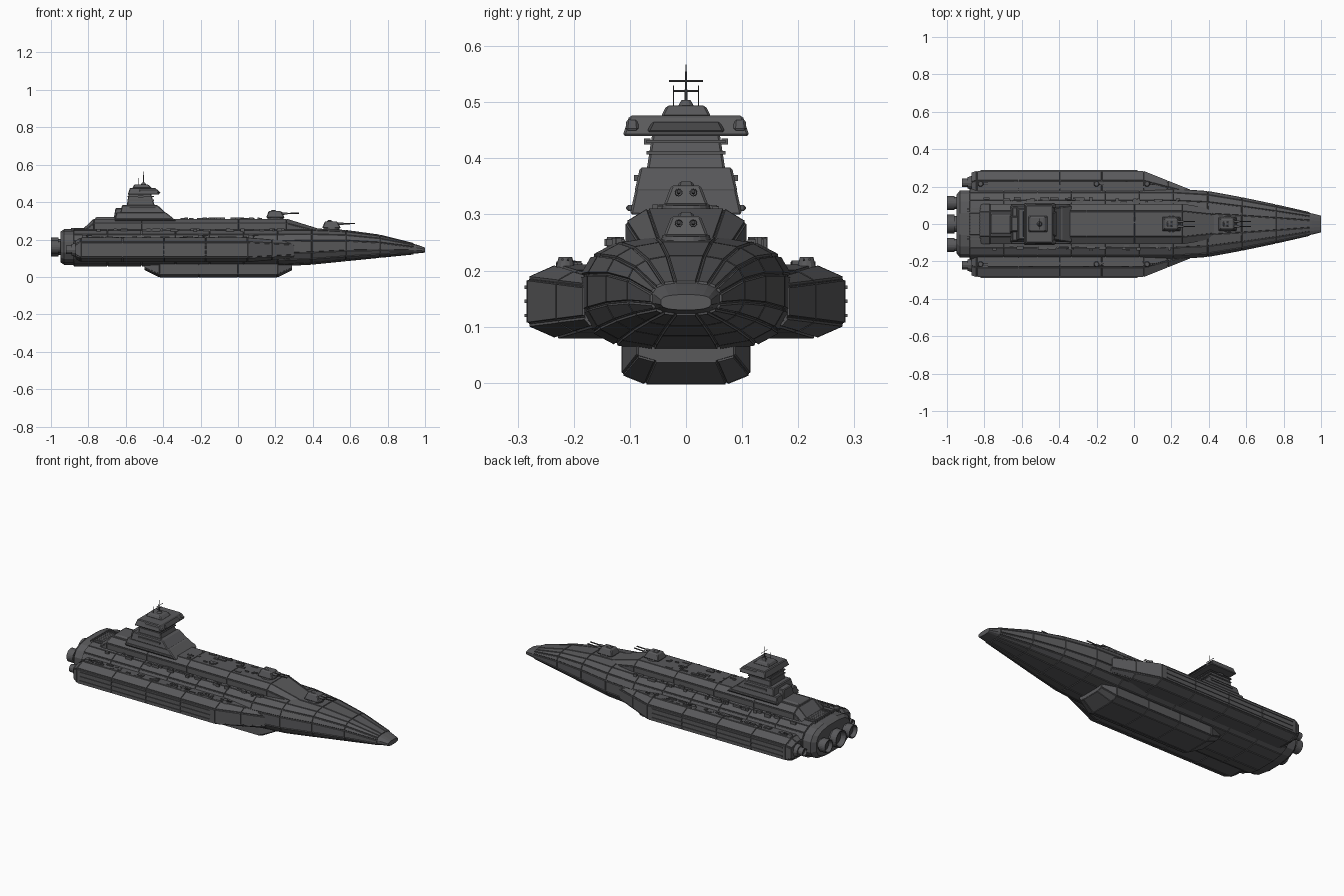
import bpy, bmesh, math, random
from mathutils import Matrix, Vector

random.seed(4)
if "Cube" in bpy.data.objects:
    bpy.data.objects.remove(bpy.data.objects["Cube"])


def material(name, shade):
    mat = bpy.data.materials.new(name)
    mat.use_nodes = True
    colour = (shade, shade, shade * 1.05, 1)
    mat.diffuse_color = colour
    mat.node_tree.nodes["Principled BSDF"].inputs["Base Color"].default_value = colour
    return mat


GREY = material("hull grey", 0.1)
DARK = material("dark metal", 0.06)


def finish(name, bm, *materials, bevel=None):
    bmesh.ops.recalc_face_normals(bm, faces=bm.faces)
    mesh = bpy.data.meshes.new(name)
    bm.to_mesh(mesh)
    bm.free()
    for mat in materials:
        mesh.materials.append(mat)
    ob = bpy.data.objects.new(name, mesh)
    bpy.context.collection.objects.link(ob)
    if bevel:
        modifier = ob.modifiers.new("edge bevel", "BEVEL")
        modifier.width, modifier.segments = bevel, 1


def ramp(x, start, end):
    return min(max((x - start) / (end - start), 0), 1)


def spread(start, end, count):
    return [start + (end - start) * i / (count - 1) for i in range(count)]


def rounded_section(sides, power):
    """Unit cross-section between an ellipse and a box, with flat top and sides."""
    def soften(value):
        return math.copysign(abs(value) ** power, value)
    angles = [math.tau * (i + 0.5) / sides for i in range(sides)]
    largest = soften(math.cos(angles[0]))
    return [(soften(math.cos(a)) / largest, soften(math.sin(a)) / largest) for a in angles]


def bridge_loops(bm, loops):
    """Skin a chain of vertex loops, cap both ends, return the side faces."""
    count = len(loops[0])
    sides = [bm.faces.new((a[i], a[(i + 1) % count], b[(i + 1) % count], b[i]))
             for a, b in zip(loops, loops[1:]) for i in range(count)]
    bm.faces.new(loops[0])
    bm.faces.new(loops[-1])
    return sides


def loft(name, section, stations, shape, panel=None):
    """Sweep a section along x; shape(x) gives middle y, half width, low z, high z."""
    bm = bmesh.new()
    loops = []
    for x in stations:
        y, half, low, high = shape(x)
        middle, rise = (low + high) / 2, (high - low) / 2
        loops.append([bm.verts.new((x, y + half * u, middle + rise * v)) for u, v in section])
    sides = bridge_loops(bm, loops)
    bmesh.ops.recalc_face_normals(bm, faces=bm.faces)
    if panel:  # raised armour plates with seams between them
        bmesh.ops.inset_individual(bm, faces=sides, thickness=panel / 2)
        bmesh.ops.inset_individual(bm, faces=sides, thickness=panel / 2, depth=panel)
    finish(name, bm, GREY)


def tier(name, low, high, back, front, half, rake=0.02, lean=0.01, y=0, mat=GREY):
    """Block whose front, back and sides slope inward towards the top."""
    bm = bmesh.new()
    loops = []
    for z, cut, side in ((low, 0, half), (high, rake, half - lean)):
        tail = back + min(cut, lean)
        corners = ((tail, -side), (front - cut, -side), (front - cut, side), (tail, side))
        loops.append([bm.verts.new((x, y + w, z)) for x, w in corners])
    bridge_loops(bm, loops)
    finish(name, bm, mat, bevel=0.004)


def rod(name, start, end, radius, tip=None, mat=GREY, sides=12, hollow=False):
    start, end = Vector(start), Vector(end)
    axis = end - start
    bm = bmesh.new()
    bmesh.ops.create_cone(
        bm, cap_ends=True, segments=sides, radius1=radius, radius2=tip or radius, depth=axis.length,
        matrix=Matrix.Translation((start + end) / 2) @ axis.to_track_quat("Z", "Y").to_matrix().to_4x4())
    if hollow:  # sink the far cap to make an engine mouth
        mouth = min(bm.faces, key=lambda f: (f.calc_center_median() - end).length)
        bmesh.ops.inset_region(bm, faces=[mouth], thickness=radius / 8)
        bmesh.ops.inset_region(bm, faces=[mouth], thickness=radius / 4, depth=-radius / 2)
        mouth.material_index = 1
    finish(name, bm, mat, DARK)


def boxes(name, centres, sizes):
    bm = bmesh.new()
    for centre, size in zip(centres, sizes):
        bmesh.ops.create_cube(bm, size=1, matrix=Matrix.Translation(centre) @ Matrix.Diagonal((*size, 1)))
    finish(name, bm, GREY)


def scatter(name, count, back, front, inner, outer, level):
    """Seeded deck fittings in a strip, each a low box along the ship."""
    pick = random.uniform
    boxes(name, [(pick(back, front), pick(inner, outer), level) for i in range(count)],
          [(pick(0.01, 0.05), pick(0.006, 0.016), pick(0.01, 0.02)) for i in range(count)])


# Main hull, tapering to the bow
def hull_shape(x):
    bow = ramp(x, 0.3, 1)
    return 0, 0.185 - 0.14 * bow ** 1.2, 0.06 + 0.07 * bow, 0.257 - 0.1 * bow ** 2.5


def collar_shape(x):
    swell = 0.86 + 0.14 * ramp(x, -0.95, -0.93)
    return 0, 0.18 * swell, 0.16 - 0.095 * swell, 0.16 + 0.095 * swell


hull_section = rounded_section(16, 0.7)
loft("main_hull", hull_section, spread(-0.88, 0.94, 11), hull_shape, panel=0.004)
loft("bow_tip", hull_section, spread(0.93, 1, 4), hull_shape)
loft("stern_collar", hull_section, (-0.95, -0.93, -0.87), collar_shape)


# Raised spine deck and belly pod
def spine_shape(x):
    nose, tail = ramp(x, 0.26, 0.44), ramp(-x, 0.77, 0.83)
    return 0, 0.105 - 0.03 * nose, 0.18, 0.308 - 0.056 * max(nose, tail)


def belly_shape(x):
    end = max(ramp(x, 0.21, 0.29), ramp(-x, 0.42, 0.5))
    return 0, 0.112 - 0.027 * end, 0.04 * end, 0.09


pod_section = rounded_section(8, 0.5)
loft("spine_deck", pod_section, [-0.83, *spread(-0.77, 0.26, 5), 0.44], spine_shape, panel=0.003)
loft("belly_pod", pod_section, [-0.5, *spread(-0.42, 0.21, 4), 0.29], belly_shape, panel=0.003)

# Both flanks: sponsons, rails, fittings, light guns, outer engines
for side, word in ((1, "left"), (-1, "right")):
    def sponson_shape(x):
        nose, tail = ramp(x, 0.05, 0.3), ramp(-x, 0.84, 0.87)
        pinch = 0.02 * max(nose, tail)
        return side * 0.14, 0.14 - 0.09 * nose - pinch / 2, 0.083 + pinch, 0.207 - pinch

    loft(word + "_sponson", pod_section, [-0.87, *spread(-0.84, 0.05, 5), 0.18, 0.3],
         sponson_shape, panel=0.004)
    boxes(word + "_rails", [(-0.4, side * 0.284, z) for z in (0.12, 0.145, 0.17)],
          [(0.84, 0.008, 0.006)] * 3)
    scatter(word + "_sponson_fittings", 40, -0.82, 0.05, side * 0.19, side * 0.225, 0.208)
    scatter(word + "_hull_fittings", 34, -0.8, 0.25, side * 0.115, side * 0.14, 0.25)
    for x in (-0.82, -0.2, 0.07):
        y = side * 0.215
        rod(word + "_gun_mount", (x, y, 0.2), (x, y, 0.224), 0.018, tip=0.012)
        for offset in (-0.005, 0.005):
            rod(word + "_light_gun", (x, y + offset, 0.219), (x + 0.04, y + offset, 0.22),
                0.002, mat=DARK, sides=6)
    y = side * 0.22
    rod(word + "_outer_engine_base", (-0.86, y, 0.145), (-0.89, y, 0.145), 0.04, tip=0.03)
    rod(word + "_outer_engine", (-0.88, y, 0.145), (-0.92, y, 0.145), 0.022, hollow=True)

# Main engines and stern louvres
for y, radius in ((-0.113, 0.038), (0, 0.05), (0.113, 0.038)):
    rod("engine_neck", (-0.93, y, 0.16), (-0.97, y, 0.16), radius * 0.85, sides=24)
    rod("engine_nozzle", (-0.96, y, 0.16), (-1, y, 0.16), radius, sides=24, hollow=True)
boxes("stern_louvres", [(-0.855, y, 0.254) for y in spread(-0.08, 0.08, 11)], [(0.075, 0.007, 0.016)] * 11)

# Command tower
tier("aft_house", low=0.3, high=0.32, back=-0.77, front=-0.64, half=0.06)
tier("tower_base", low=0.3, high=0.345, back=-0.66, front=-0.33, half=0.1, rake=0.055)
tier("tower_ledge", low=0.306, high=0.317, back=-0.655, front=-0.34, half=0.107, lean=0)
tier("tower_middle", low=0.34, high=0.384, back=-0.63, front=-0.385, half=0.092, rake=0.045)
tier("tower_rear_block", low=0.31, high=0.368, back=-0.665, front=-0.58, half=0.05)
tier("tower_neck", low=0.38, high=0.445, back=-0.595, front=-0.445, half=0.07)
tier("bridge_head", low=0.44, high=0.476, back=-0.59, front=-0.42, half=0.113, lean=0.012)
tier("bridge_visor", low=0.447, high=0.466, back=-0.45, front=-0.412, half=0.07, mat=DARK)
tier("bridge_cap", low=0.474, high=0.494, back=-0.565, front=-0.46, half=0.045)
boxes("neck_bands", [(-0.52, 0, z) for z in (0.41, 0.43)], [(0.144, 0.14, 0.006)] * 2)
for side in (-1, 1):
    tier("bridge_side_pod", low=0.45, high=0.47, back=-0.53, front=-0.415, half=0.012, lean=0.002, y=side * 0.096)
    boxes("tower_side_fittings", [(-0.52, side * 0.069, 0.43), (-0.51, side * 0.088, 0.365)],
          [(0.03, 0.012, 0.01), (0.14, 0.01, 0.01)])
    rod("whip_aerial", (-0.53, side * 0.022, 0.49), (-0.53, side * 0.022, 0.53), 0.001, sides=6)

# Mast
rod("sensor_dome", (-0.505, 0, 0.49), (-0.505, 0, 0.504), 0.016, tip=0.008)
rod("mast", (-0.505, 0, 0.495), (-0.505, 0, 0.567), 0.003, tip=0.001, sides=8)
for z, half in ((0.52, 0.022), (0.538, 0.03)):
    rod("mast_yard", (-0.505, -half, z), (-0.505, half, z), 0.0015, sides=6)

# Spine fittings and main gun turrets
scatter("spine_fittings", 24, -0.3, 0.12, -0.055, 0.055, 0.308)
for x, deck in ((0.2, 0.302), (0.5, 0.247)):
    rod("turret_ring", (x, 0, deck - 0.01), (x, 0, deck + 0.016), 0.048, tip=0.042, sides=20)
    tier("turret_house", deck + 0.014, deck + 0.05, x - 0.05, x + 0.05, half=0.04, lean=0.014)
    tier("turret_hood", deck + 0.046, deck + 0.057, x - 0.025, x + 0.015, half=0.016, lean=0.004)
    for y in (-0.013, 0.013):
        bore = deck + 0.037
        rod("gun_sleeve", (x, y, bore), (x + 0.065, y, bore), 0.008, tip=0.006)
        rod("gun_barrel", (x + 0.06, y, bore), (x + 0.125, y, bore + 0.002), 0.0035, mat=DARK, sides=8)
